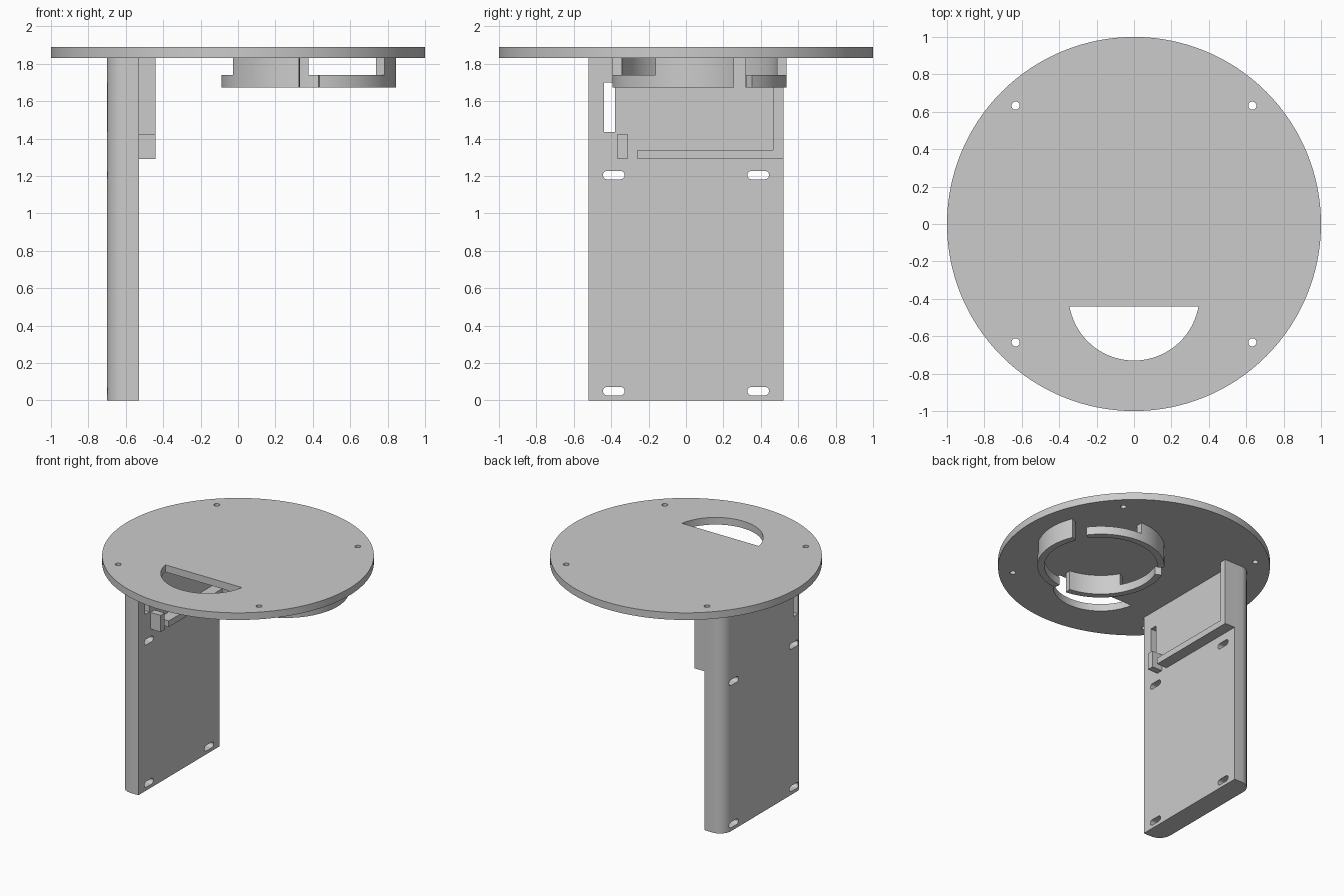
import bpy, bmesh
from math import sin, cos, radians, pi
from mathutils import Vector

if "Cube" in bpy.data.objects:
    bpy.data.objects.remove(bpy.data.objects["Cube"])


def arc(cx, cy, r, a0, a1, n):
    """Points along an arc, angles in degrees, both ends included."""
    return [(cx + r * cos(radians(a0 + (a1 - a0) * i / n)),
             cy + r * sin(radians(a0 + (a1 - a0) * i / n))) for i in range(n + 1)]


def circle(cx, cy, r, n):
    return arc(cx, cy, r, 0, 360, n)[:-1]


def add_prism(bm, outline, lo, hi, axis='Z'):
    """Extrude a closed outline: (x, y) along z, or (y, z) along x."""
    put = (lambda a, b, h: (a, b, h)) if axis == 'Z' else (lambda a, b, h: (h, a, b))
    face = bm.faces.new([bm.verts.new(put(a, b, lo)) for a, b in outline])
    ext = bmesh.ops.extrude_face_region(bm, geom=[face])['geom']
    step = Vector(put(0, 0, hi - lo))
    bmesh.ops.translate(bm, vec=step, verts=[v for v in ext if isinstance(v, bmesh.types.BMVert)])


def make(name, prisms):
    """Object made of one or more separate prisms."""
    bm = bmesh.new()
    for p in prisms:
        add_prism(bm, *p)
    bmesh.ops.recalc_face_normals(bm, faces=bm.faces)
    me = bpy.data.meshes.new(name)
    bm.to_mesh(me)
    bm.free()
    ob = bpy.data.objects.new(name, me)
    bpy.context.collection.objects.link(ob)
    return ob


def activate(ob):
    bpy.ops.object.select_all(action='DESELECT')
    ob.select_set(True)
    bpy.context.view_layer.objects.active = ob


def smooth(ob):
    activate(ob)
    bpy.ops.object.shade_smooth_by_angle(angle=radians(30))


def cut(ob, prisms):
    cutter = make(ob.name + "_cutter", prisms)
    cutter.hide_render = True
    mod = ob.modifiers.new("holes", 'BOOLEAN')
    mod.operation, mod.solver, mod.object = 'DIFFERENCE', 'EXACT', cutter
    activate(ob)
    bpy.ops.object.modifier_apply(modifier=mod.name)
    bpy.data.objects.remove(cutter)


def rect(a0, a1, b0, b1):
    return [(a0, b0), (a1, b0), (a1, b1), (a0, b1)]


def slot(cy, cz, half, r):
    """Stadium outline lying along y."""
    return arc(cy + half - r, cz, r, -90, 90, 10) + arc(cy - half + r, cz, r, 90, 270, 10)


DISC_LO, DISC_HI = 1.832, 1.89

# Round top disc with four screw holes and a half-moon opening
disc = make("top_disc", [(circle(0, 0, 1, 128), DISC_LO, DISC_HI)])
holes = [(circle(sx * 0.633, sy * 0.633, 0.022, 24), 1.7, 2.0) for sx in (-1, 1) for sy in (-1, 1)]
holes.append((arc(0, -0.38, 0.35, 190, 350, 40), 1.7, 2.0))
cut(disc, holes)
smooth(disc)

# Upright mounting plate, outer corners rounded
R = 0.10
profile = ([(-0.53, -0.52), (-0.53, 0.52)]
           + arc(-0.70 + R, 0.52 - R, R, 90, 180, 14)
           + arc(-0.70 + R, -0.52 + R, R, 180, 270, 14))
plate = make("upright_plate", [(profile, 0, DISC_LO)])
holes = [(slot(sy * 0.386, z, 0.058, 0.023), -0.9, -0.4, 'X') for sy in (-1, 1) for z in (0.05, 1.205)]
holes.append((rect(-0.439, -0.38, 1.435, 1.70), -0.9, -0.4, 'X'))
cut(plate, holes)
smooth(plate)

# L-shaped ledge and small stop block on the inner face
ledge = [(-0.26, 1.29), (0.52, 1.29), (0.52, DISC_LO), (0.466, DISC_LO), (0.466, 1.34), (-0.26, 1.34)]
make("inner_ledge", [(ledge, -0.53, -0.44, 'X')])
make("stop_block", [(rect(-0.365, -0.313, 1.29, 1.425), -0.53, -0.44, 'X')])

# Three-part locking ring: tall wall, narrow gap, then a low band to the next wall
CX, CY, RO, RI = 0.378, 0.071, 0.467, 0.416
RING_LO, BAND_HI = 1.674, 1.741


def ring_sector(a0, a1, n):
    return arc(CX, CY, RO, a0, a1, n) + arc(CX, CY, RI, a1, a0, n)


def ring_part(name, turn):
    """Band from 37 to 143.5 degrees, its last 53.5 degrees rising to the disc."""
    bm = bmesh.new()
    steps, rise = 32, 16
    angles = [37 + 53 * i / rise for i in range(rise)] + [90 + 53.5 * i / rise for i in range(rise + 1)]

    def column(a, z):
        a = radians(a + turn)
        return [bm.verts.new((CX + r * cos(a), CY + r * sin(a), z)) for r in (RI, RO)]

    low, mid, top = ([column(a, z) for a in angles] for z in (RING_LO, BAND_HI, DISC_LO))
    for i in range(steps):
        levels = [low, mid] + ([top] if i >= rise else [])
        for under, over in zip(levels, levels[1:]):
            for s in (0, 1):
                bm.faces.new((under[i][s], under[i + 1][s], over[i + 1][s], over[i][s]))
        for lev in (levels[0], levels[-1]):
            bm.faces.new((lev[i][0], lev[i][1], lev[i + 1][1], lev[i + 1][0]))
    for i, levels in ((0, (low, mid)), (rise, (mid, top)), (steps, (low, mid)), (steps, (mid, top))):
        bm.faces.new((levels[0][i][0], levels[0][i][1], levels[1][i][1], levels[1][i][0]))
    bmesh.ops.delete(bm, geom=[v for v in bm.verts if not v.link_faces], context='VERTS')
    bmesh.ops.recalc_face_normals(bm, faces=bm.faces)
    me = bpy.data.meshes.new(name)
    bm.to_mesh(me)
    bm.free()
    ob = bpy.data.objects.new(name, me)
    bpy.context.collection.objects.link(ob)
    smooth(ob)


for k in range(3):
    ring_part(f"locking_ring_part_{k + 1}", 120 * k)
